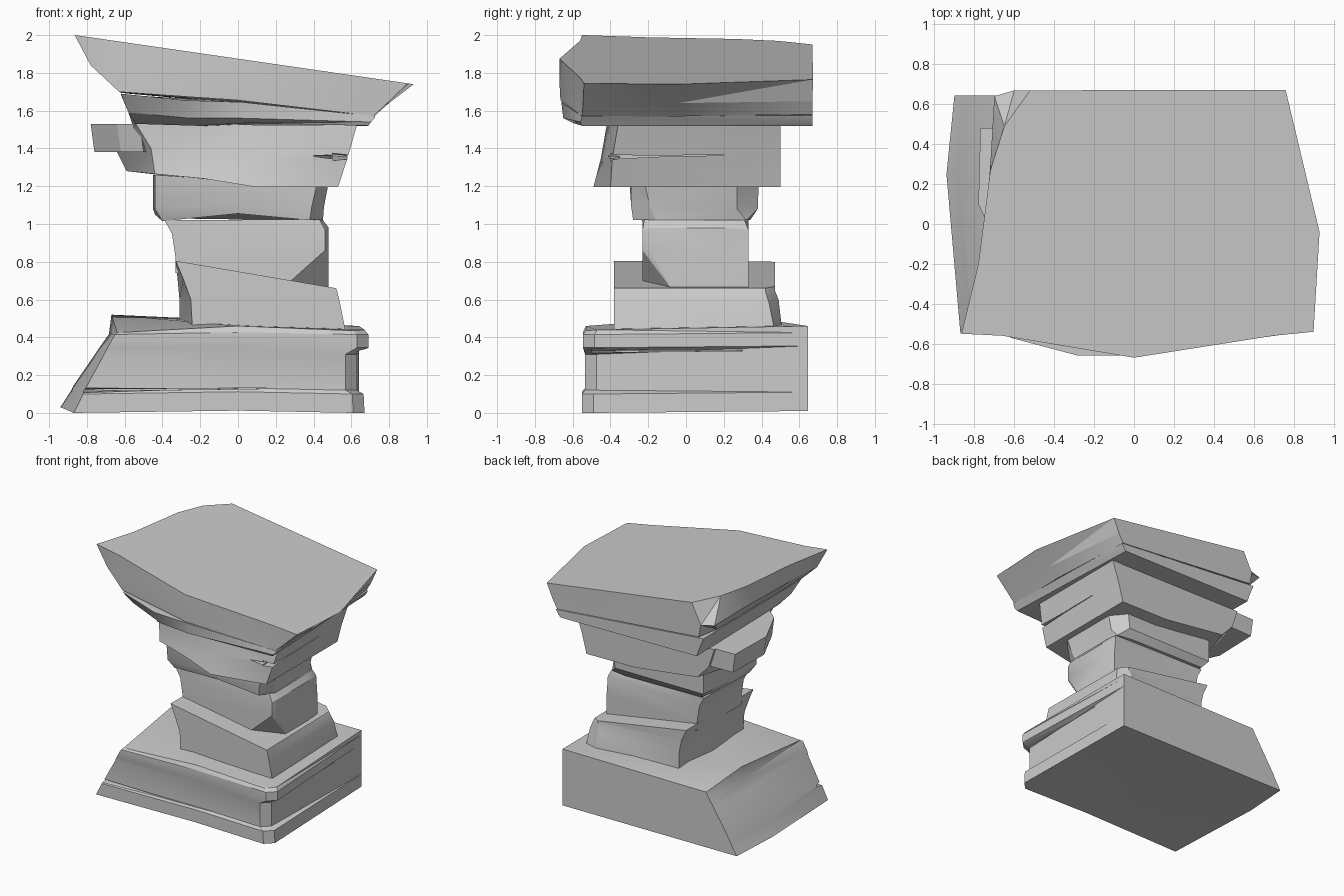
import bpy, bmesh, math


def loft(name, *rings):
    """Stone from stacked rings of (x, y, z) points, counter-clockwise from above."""
    bm = bmesh.new()
    rows = [[bm.verts.new(p) for p in r] for r in rings]
    n = len(rows[0])
    for a, b in zip(rows, rows[1:]):
        for i in range(n):
            j = (i + 1) % n
            bm.faces.new((a[i], a[j], b[j], b[i]))
    caps = [bm.faces.new(rows[0][::-1]), bm.faces.new(rows[-1])]
    bmesh.ops.triangulate(bm, faces=bm.faces[:])
    bmesh.ops.recalc_face_normals(bm, faces=bm.faces[:])
    me = bpy.data.meshes.new(name)
    bm.to_mesh(me)
    bm.free()
    ob = bpy.data.objects.new(name, me)
    bpy.context.collection.objects.link(ob)
    return ob


def crack(target, outer, tip, depth, height):
    """Cut a tapering wedge: open at 'outer', closing toward 'tip', inward by 'depth' (x, y)."""
    ox, oy, oz = outer
    tx, ty, tz = tip
    dx, dy = depth
    plan = [(ox - dx, oy - dy, oz, height), (tx - dx, ty - dy, tz, .004),
            (tx + dx, ty + dy, tz, .003), (ox + dx, oy + dy, oz, height * .2)]
    area = sum(plan[i][0] * plan[(i + 1) % 4][1] - plan[(i + 1) % 4][0] * plan[i][1] for i in range(4))
    if area < 0:
        plan.reverse()
    cutter = loft("crack_cutter",
                  [(x, y, z - h / 2) for x, y, z, h in plan],
                  [(x, y, z + h / 2) for x, y, z, h in plan])
    cutter.hide_render = True
    mod = target.modifiers.new("crack", 'BOOLEAN')
    mod.operation, mod.solver, mod.object = 'DIFFERENCE', 'EXACT', cutter
    bpy.context.view_layer.objects.active = target
    bpy.ops.object.modifier_apply(modifier=mod.name)
    bpy.data.objects.remove(cutter)


# Base block: sloped left side, lips on the front right corner
def base_ring(z, t, right, front):
    left = .27 * t
    return [(-.87 + left * .85, front, z), (0, front, z + .012), (right - .06, front, z),
            (right, front + .06, z), (.64, .645, z + .01), (-.9 + left, .645, z + .015),
            (-.94 + left, .25, z + .03 * (1 - t))]


top = base_ring(.44, 1, .67, -.53)
dz = [-.015, .008, -.005, 0, .01, .0, .08]
top = [(x, y, z + d) for (x, y, z), d in zip(top, dz)]
base = loft("base_block",
            base_ring(0, 0, .67, -.55), base_ring(.1, .22, .665, -.55),
            base_ring(.12, .25, .63, -.535), base_ring(.31, .7, .63, -.535),
            base_ring(.345, .78, .69, -.545), base_ring(.415, .95, .69, -.545), top)
crack(base, (-.85, -.54, .12), (.15, -.54, .13), (0, .06), .045)
crack(base, (.65, -.5, .325), (.63, .3, .33), (-.05, 0), .035)

# Lower neck: top slopes down to the right
loft("lower_neck",
     [(-.24, -.38, .43), (.57, -.38, .43), (.56, .47, .43), (.45, .51, .43), (-.27, .48, .43), (-.31, .1, .43)],
     [(-.25, -.38, .6), (.54, -.38, .58), (.54, .44, .58), (.44, .49, .6), (-.27, .47, .62), (-.31, .1, .6)],
     [(-.29, -.38, .71), (.525, -.38, .645), (.52, .42, .645), (.45, .47, .65), (-.29, .47, .71), (-.32, .1, .71)],
     [(-.33, -.38, .805), (.52, -.38, .66), (.51, .42, .66), (.45, .47, .67), (-.33, .47, .80), (-.33, .1, .803)])

# Middle neck: chipped lower front right corner
loft("middle_neck",
     [(-.33, -.23, .74), (.27, -.23, .69), (.48, -.08, .66), (.48, .2, .66), (.47, .33, .66), (-.32, .33, .74)],
     [(-.33, -.23, .82), (.46, -.23, .86), (.48, -.2, .87), (.48, .2, .85), (.47, .33, .83), (-.33, .33, .82)],
     [(-.35, -.23, .95), (.46, -.23, .97), (.48, -.18, .98), (.48, .2, .98), (.46, .33, .97), (-.35, .33, .95)],
     [(-.39, -.23, 1.02), (.43, -.22, 1.025), (.45, -.17, 1.02), (.45, .2, 1.02), (.44, .31, 1.02), (-.39, .33, 1.02)])

# Upper neck: corners knocked off
loft("upper_neck",
     [(-.40, -.23, 1.015), (0, -.28, 1.055), (.38, -.28, 1.02), (.45, -.16, 1.02),
      (.43, .32, 1.02), (.3, .34, 1.02), (-.38, .34, 1.03), (-.44, .05, 1.05)],
     [(-.44, -.26, 1.08), (0, -.29, 1.1), (.39, -.29, 1.09), (.455, -.19, 1.09),
      (.45, .27, 1.08), (.36, .38, 1.08), (-.42, .38, 1.08), (-.45, .05, 1.08)],
     [(-.44, -.28, 1.26), (0, -.3, 1.23), (.42, -.29, 1.22), (.48, -.22, 1.22),
      (.48, .27, 1.22), (.38, .385, 1.22), (-.42, .38, 1.26), (-.45, .05, 1.26)])

# Capital stone: bottom edge rises to the left
capital = loft("capital_stone",
     [(-.44, -.36, 1.265), (-.18, -.42, 1.24), (.1, -.49, 1.195), (.53, -.4, 1.195), (.53, .5, 1.195),
      (.1, .5, 1.2), (-.45, .5, 1.27), (-.59, .1, 1.28)],
     [(-.46, -.34, 1.4), (-.18, -.38, 1.38), (.1, -.45, 1.35), (.58, -.39, 1.35), (.57, .5, 1.35),
      (.1, .5, 1.36), (-.55, .5, 1.38), (-.64, .1, 1.38)],
     [(-.54, -.33, 1.53), (-.18, -.38, 1.53), (.1, -.42, 1.525), (.63, -.36, 1.525), (.63, .5, 1.525),
      (.1, .5, 1.53), (-.6, .5, 1.53), (-.62, .1, 1.53)])
crack(capital, (.57, -.4, 1.355), (.57, .2, 1.365), (.07, .0), .04)
crack(capital, (.6, -.4, 1.35), (.4, -.42, 1.36), (0, .06), .04)

# Block jutting out on the left of the capital
loft("side_block",
     [(-.5, -.3, 1.38), (-.3, .4, 1.38), (-.35, .49, 1.38), (-.75, .48, 1.38), (-.76, .1, 1.38), (-.62, -.2, 1.38)],
     [(-.52, -.3, 1.53), (-.3, .4, 1.53), (-.35, .49, 1.53), (-.77, .48, 1.53), (-.78, .1, 1.53), (-.64, -.2, 1.53)])

# Shelf stone: undercut at the front left
loft("shelf_stone",
     [(-.54, -.4, 1.53), (-.22, -.46, 1.52), (.05, -.6, 1.535), (.69, -.55, 1.52),
      (.64, .67, 1.52), (-.56, .665, 1.53)],
     [(-.58, -.5, 1.59), (-.25, -.62, 1.56), (.02, -.65, 1.56), (.705, -.56, 1.54),
      (.66, .67, 1.54), (-.58, .665, 1.59)],
     [(-.62, -.57, 1.69), (-.28, -.66, 1.655), (.02, -.66, 1.645), (.73, -.55, 1.57),
      (.68, .67, 1.575), (-.62, .665, 1.685)])

# Top slab: sloping flat top, overhanging left and right
outline = [(-.865, -.55), (-.66, -.56), (0, -.67), (.7, -.56), (.9, -.54), (.93, -.04),
           (.76, .672), (-.52, .67), (-.65, .49), (-.72, .27), (-.78, -.2)]
loft("top_slab",
     [(-.63, -.56, 1.7), (-.5, -.58, 1.69), (0, -.665, 1.655), (.6, -.57, 1.585), (.71, -.55, 1.565),
      (.72, -.04, 1.57), (.67, .67, 1.58), (-.58, .67, 1.69), (-.62, .49, 1.695), (-.63, .27, 1.7), (-.63, -.2, 1.7)],
     [(-.78, -.54, 1.84), (-.66, -.56, 1.82), (0, -.67, 1.75), (.66, -.56, 1.65), (.78, -.545, 1.63),
      (.8, -.04, 1.64), (.71, .67, 1.65), (-.6, .67, 1.79), (-.7, .64, 1.8), (-.72, .3, 1.82), (-.76, -.2, 1.84)],
     [(x, y, 1.875 - .145 * x) for x, y in outline])

# Soft shading with crisp edges
bpy.ops.object.select_all(action='SELECT')
bpy.ops.object.shade_smooth_by_angle(angle=math.radians(25))
